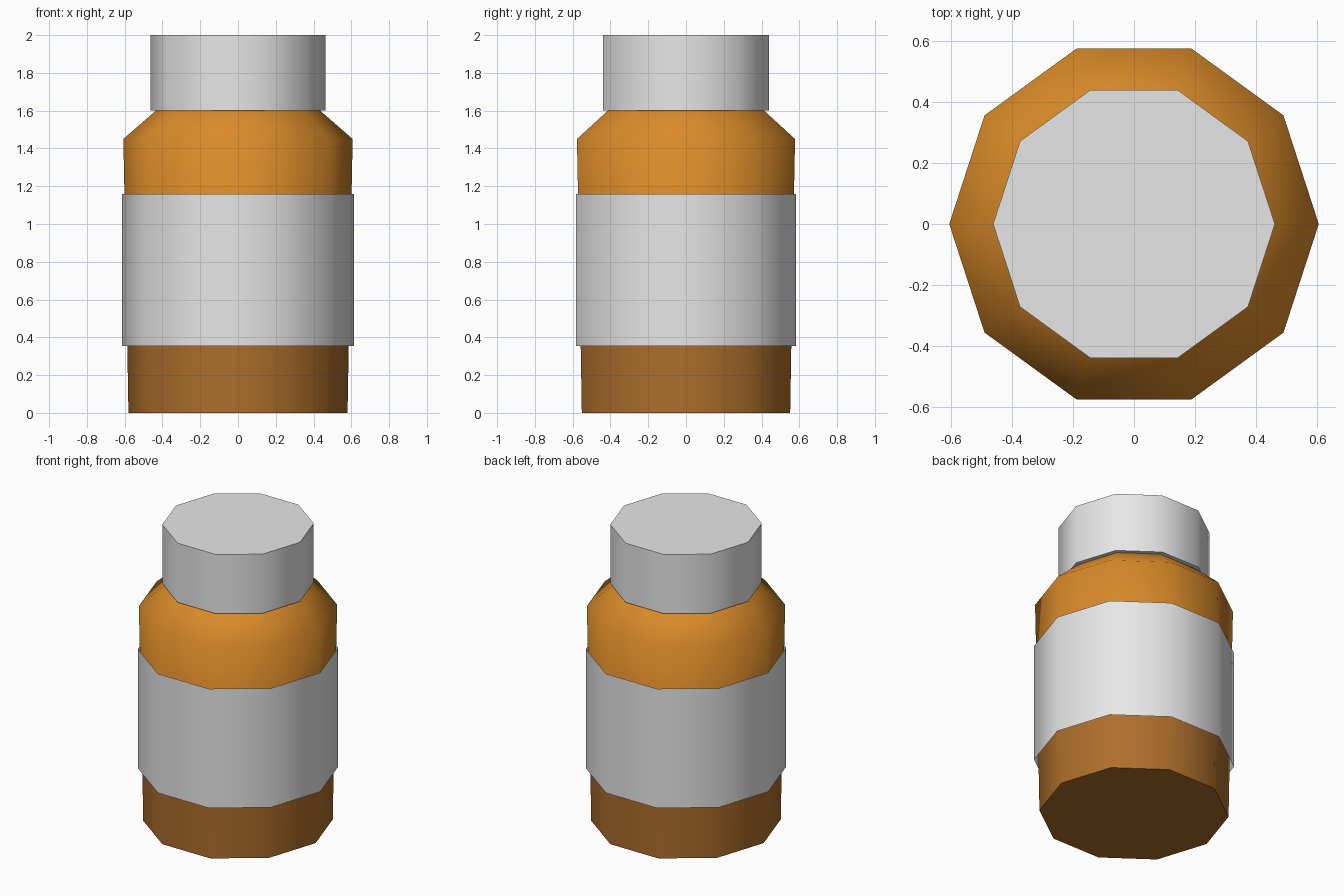
import bpy
import bmesh
import math

SIDES = 10

cube = bpy.data.objects.get("Cube")
if cube:
    bpy.data.objects.remove(cube, do_unlink=True)


def make_material(name, rgb):
    mat = bpy.data.materials.new(name)
    mat.use_nodes = True
    mat.diffuse_color = (*rgb, 1)
    mat.node_tree.nodes["Principled BSDF"].inputs["Base Color"].default_value = (*rgb, 1)
    return mat


grey = make_material("light grey", (0.8, 0.8, 0.8))
amber = make_material("amber brown", (0.7, 0.256, 0.022))
dark_amber = make_material("dark amber brown", (0.42, 0.157, 0.024))


def lathe(name, profile, materials, close_bottom=False, close_top=False, split=None):
    """Turn a (radius, height) profile into a ten-sided form."""
    bm = bmesh.new()
    rings = []
    for radius, z in profile:
        angles = [math.tau * i / SIDES for i in range(SIDES)]
        rings.append([bm.verts.new((radius * math.cos(a), radius * math.sin(a), z))
                      for a in angles])
    for low, high in zip(rings, rings[1:]):
        for i in range(SIDES):
            j = (i + 1) % SIDES
            bm.faces.new((low[i], low[j], high[j], high[i]))
    if close_bottom:
        bm.faces.new(rings[0][::-1])
    if close_top:
        bm.faces.new(rings[-1])
    # Faces below the split height take the second colour
    if split is not None:
        for face in bm.faces:
            face.material_index = int(face.calc_center_median().z < split)
    mesh = bpy.data.meshes.new(name)
    bm.to_mesh(mesh)
    bm.free()
    for mat in materials:
        mesh.materials.append(mat)
    obj = bpy.data.objects.new(name, mesh)
    bpy.context.collection.objects.link(obj)
    bpy.ops.object.select_all(action="DESELECT")
    obj.select_set(True)
    bpy.context.view_layer.objects.active = obj
    bpy.ops.object.shade_smooth_by_angle(angle=math.radians(60))
    return obj


# Tapered bottle with a sloping shoulder
lathe("bottle_body", [(0.58, 0), (0.593, 0.75), (0.607, 1.45), (0.435, 1.6)],
      [amber, dark_amber], close_bottom=True, split=0.75)

# Wrapped label sleeve, open at both ends
lathe("label", [(0.613, 0.355), (0.613, 1.16)], [grey])

# Closed cap
lathe("cap", [(0.463, 1.6), (0.463, 2.0)], [grey], close_bottom=True, close_top=True)
